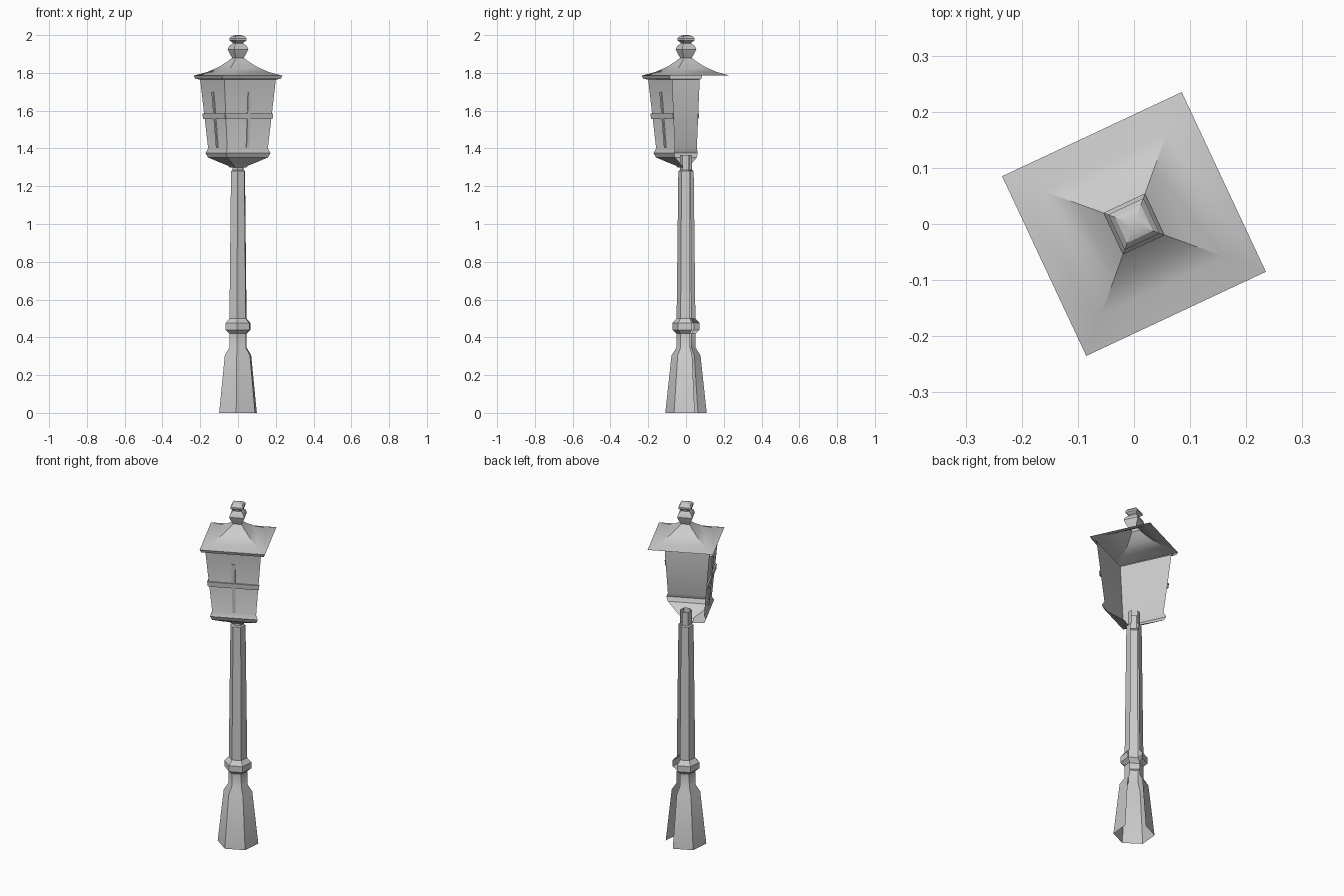
import bpy, bmesh, math
from mathutils import Vector

if "Cube" in bpy.data.objects:
    bpy.data.objects.remove(bpy.data.objects["Cube"])


def finish(name, bm, smooth=30):
    mesh = bpy.data.meshes.new(name)
    bm.to_mesh(mesh)
    bm.free()
    ob = bpy.data.objects.new(name, mesh)
    bpy.context.collection.objects.link(ob)
    bpy.ops.object.select_all(action='DESELECT')
    ob.select_set(True)
    bpy.context.view_layer.objects.active = ob
    bpy.ops.object.shade_smooth_by_angle(angle=math.radians(smooth))
    return ob


def point(r, deg, z):
    a = math.radians(deg)
    return Vector((r * math.cos(a), r * math.sin(a), z))


def loft(name, profile, sides, start, walls=None, cap=False):
    """Sweep a (radius, z) profile, bottom to top, over `walls` of `sides` flat sides."""
    walls = walls or sides
    count = sides if walls == sides else walls + 1
    bm = bmesh.new()
    rings = [[bm.verts.new(point(r, start + 360 / sides * i, z)) for i in range(count)]
             for r, z in profile]
    for lo, hi in zip(rings, rings[1:]):
        for i in range(walls):
            j = (i + 1) % count
            bm.faces.new((lo[i], lo[j], hi[j], hi[i]))
    if cap:
        bm.faces.new(rings[-1])
    return finish(name, bm)


# Post: hexagonal, with the rear-right wall left open
loft("post", [(.11, 0), (.077, .305), (.051, .345), (.05, .42), (.073, .44), (.073, .475),
              (.05, .50), (.041, 1.265), (.041, 1.28), (.033, 1.285), (.033, 1.365)],
     6, 85, walls=5)

# Lantern housing: only the two front walls exist
SQ = 70.1
loft("lantern_body", [(.047, 1.30), (.055, 1.308), (.10, 1.325), (.168, 1.352), (.183, 1.376),
                      (.168, 1.40), (.213, 1.765), (.24, 1.768), (.25, 1.785)],
     4, SQ + 90, walls=2)

# Concave roof, full square
loft("roof", [(.25, 1.785), (.172, 1.805), (.105, 1.833), (.058, 1.861), (.033, 1.88)], 4, SQ)

# Finial: bulb and cap
loft("finial", [(.033, 1.88), (.05, 1.908), (.058, 1.925), (.05, 1.942), (.031, 1.955),
                (.031, 1.962), (.049, 1.972), (.049, 1.982), (.036, 1.994), (.015, 2.0)],
     4, SQ, cap=True)


# Window bars, raised from each front wall
def wall_point(corner, u, z, out):
    r = .168 + (.213 - .168) * (z - 1.40) / .365
    a, b = point(r, corner, z), point(r, corner + 90, z)
    n = point(1, corner + 45, 0)
    return (a + b) / 2 + (b - a).normalized() * u * (b - a).length / 2 + n * out


def bar(name, corner, u, z0, z1, depth):
    bm = bmesh.new()
    back, front = [[bm.verts.new(wall_point(corner, s, z, o))
                    for s, z in ((-u, z0), (u, z0), (u, z1), (-u, z1))] for o in (0, depth)]
    bm.faces.new(front)
    for i in range(4):
        j = (i + 1) % 4
        bm.faces.new((back[i], back[j], front[j], front[i]))
    finish(name, bm)


for side, corner in (("left", SQ + 90), ("right", SQ + 180)):
    bar("window_upright_" + side, corner, .07, 1.405, 1.70, .006)
    bar("window_crossbar_" + side, corner, 1.03, 1.556, 1.584, .008)
